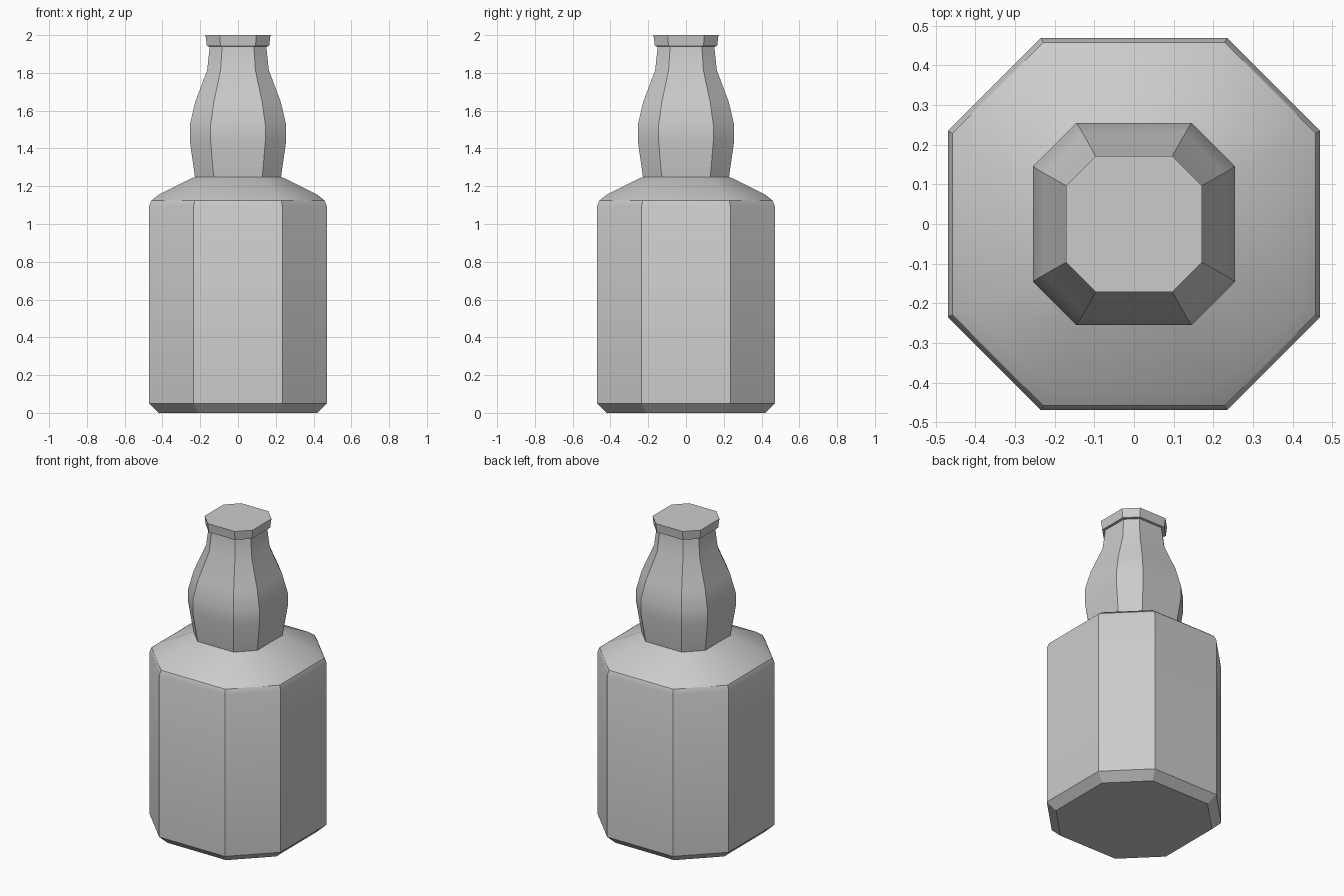
import bpy, bmesh

if "Cube" in bpy.data.objects:
    bpy.data.objects.remove(bpy.data.objects["Cube"])


def ring_points(w, a):
    # Octagon with half-width w and half flat-side length a
    return [(a, -w), (w, -a), (w, a), (a, w), (-a, w), (-w, a), (-w, -a), (-a, -w)]


def loft(name, profile, angle):
    bm = bmesh.new()
    rings = [[bm.verts.new((x, y, z)) for x, y in ring_points(w, a)]
             for z, w, a in profile]
    for lo, hi in zip(rings, rings[1:]):
        for i in range(8):
            j = (i + 1) % 8
            bm.faces.new((lo[i], lo[j], hi[j], hi[i]))
    bm.faces.new(rings[0][::-1])
    bm.faces.new(rings[-1])
    bmesh.ops.recalc_face_normals(bm, faces=bm.faces)
    mesh = bpy.data.meshes.new(name)
    bm.to_mesh(mesh)
    bm.free()
    obj = bpy.data.objects.new(name, mesh)
    bpy.context.collection.objects.link(obj)
    bpy.ops.object.select_all(action='DESELECT')
    obj.select_set(True)
    bpy.context.view_layer.objects.active = obj
    bpy.ops.object.shade_smooth_by_angle(angle=angle)
    return obj


# Bottle from base to lip: (height, half-width, half flat side)
loft("bottle", [
    # chamfered base and straight body
    (0.0, 0.42, 0.21), (0.05, 0.47, 0.235), (1.095, 0.47, 0.235),
    # rounded shoulder
    (1.125, 0.458, 0.229), (1.155, 0.42, 0.21), (1.235, 0.26, 0.14),
    # bulging neck
    (1.25, 0.228, 0.129), (1.44, 0.255, 0.145), (1.525, 0.255, 0.145),
    (1.645, 0.227, 0.128), (1.815, 0.163, 0.092), (1.94, 0.15, 0.084),
    # flared lip
    (1.942, 0.165, 0.093), (2.0, 0.172, 0.096),
], 0.52)
